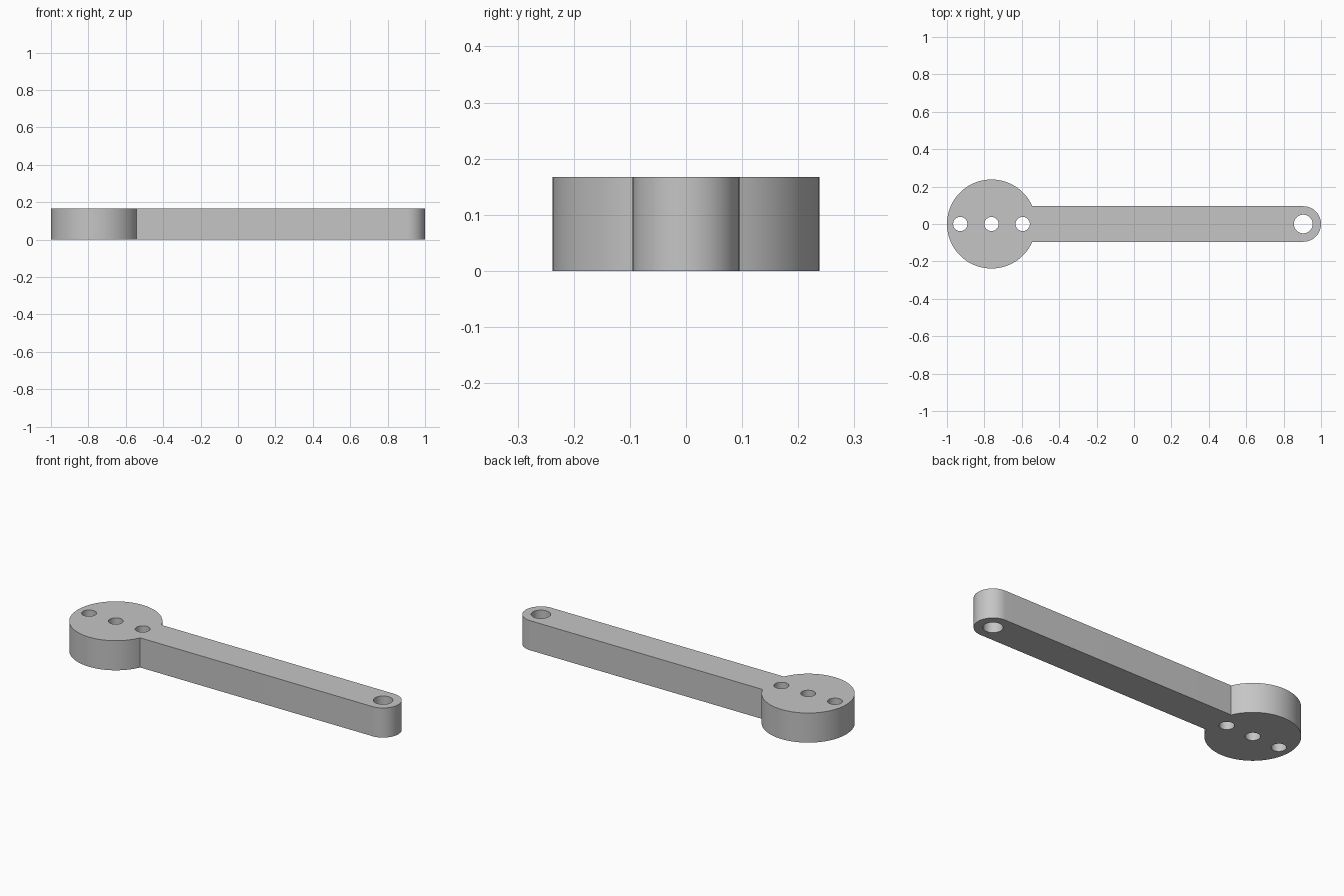
import bpy
import bmesh
from math import sin, cos, asin, pi

if "Cube" in bpy.data.objects:
    bpy.data.objects.remove(bpy.data.objects["Cube"], do_unlink=True)

THICKNESS = 0.167
HUB_X, HUB_R = -0.762, 0.238
TIP_X, ARM_R = 0.905, 0.095


def arc(cx, radius, start, end, steps):
    """Points along an arc centred on the long axis, both ends included."""
    angles = [start + (end - start) * i / steps for i in range(steps + 1)]
    return [(cx + radius * cos(a), radius * sin(a), 0) for a in angles]


def add_loop(bm, points):
    verts = [bm.verts.new(p) for p in points]
    return [bm.edges.new((v, verts[i - 1])) for i, v in enumerate(verts)]


# Outline: round hub joined to a straight arm with a rounded tip
join = asin(ARM_R / HUB_R)
bm = bmesh.new()
edges = add_loop(bm, arc(HUB_X, HUB_R, join, 2 * pi - join, 80)
                 + arc(TIP_X, ARM_R, -pi / 2, pi / 2, 32))

# Three hub holes and one larger tip hole
for x, radius in [(HUB_X - 0.167, 0.038), (HUB_X, 0.038),
                  (HUB_X + 0.167, 0.038), (TIP_X, 0.05)]:
    edges += add_loop(bm, arc(x, radius, 0, 2 * pi, 48)[:-1])

# Fill the profile around the holes and give it thickness
bmesh.ops.triangle_fill(bm, use_beauty=True, use_dissolve=False, edges=edges)
result = bmesh.ops.extrude_face_region(bm, geom=bm.faces[:])
top = [g for g in result["geom"] if isinstance(g, bmesh.types.BMVert)]
bmesh.ops.translate(bm, verts=top, vec=(0, 0, THICKNESS))
bmesh.ops.recalc_face_normals(bm, faces=bm.faces[:])

mesh = bpy.data.meshes.new("lever_arm")
bm.to_mesh(mesh)
bm.free()
lever = bpy.data.objects.new("lever_arm", mesh)
bpy.context.collection.objects.link(lever)

# Plain grey finish
grey = (0.56, 0.56, 0.56, 1)
mat = bpy.data.materials.new("light_grey")
mat.use_nodes = True
mat.diffuse_color = grey
mat.node_tree.nodes["Principled BSDF"].inputs["Base Color"].default_value = grey
mesh.materials.append(mat)

# Smooth round walls with crisp rims
bpy.ops.object.select_all(action="DESELECT")
lever.select_set(True)
bpy.context.view_layer.objects.active = lever
bpy.ops.object.shade_smooth_by_angle(angle=pi / 6)
